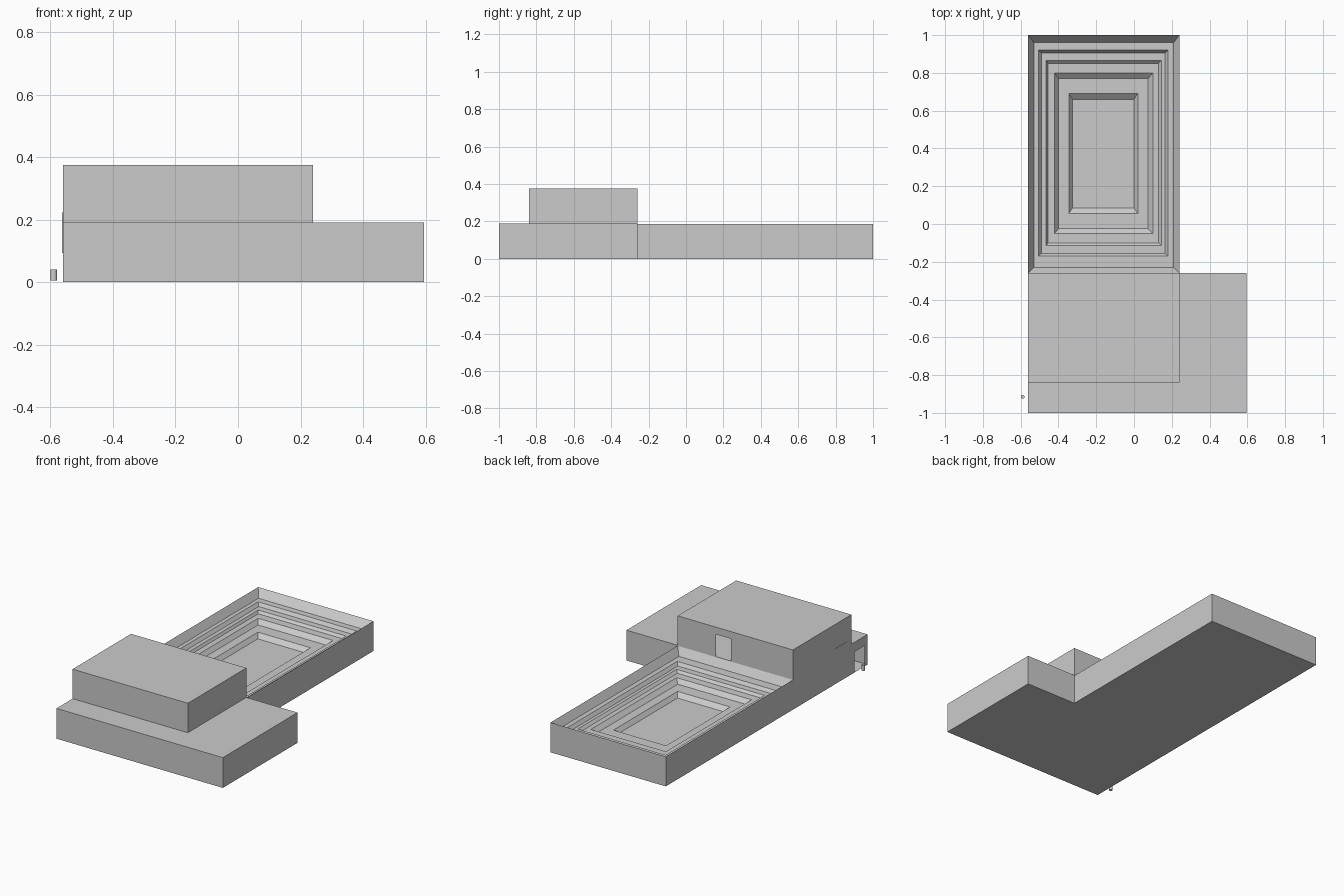
import bpy
import bmesh

if "Cube" in bpy.data.objects:
    bpy.data.objects.remove(bpy.data.objects["Cube"])


def make_object(name, build):
    bm = bmesh.new()
    build(bm)
    bmesh.ops.remove_doubles(bm, verts=bm.verts, dist=1e-5)
    bmesh.ops.recalc_face_normals(bm, faces=bm.faces)
    mesh = bpy.data.meshes.new(name)
    bm.to_mesh(mesh)
    bm.free()
    obj = bpy.data.objects.new(name, mesh)
    bpy.context.collection.objects.link(obj)
    return obj


def ring(bm, x0, x1, y0, y1, z):
    return [bm.verts.new(p) for p in ((x0, y0, z), (x1, y0, z), (x1, y1, z), (x0, y1, z))]


def bridge(bm, a, b, skip=()):
    for i in range(4):
        if i not in skip:
            j = (i + 1) % 4
            bm.faces.new((a[i], a[j], b[j], b[i]))


def door_wall(bm, a, b, d0, d1, z0, z1, door_top, place):
    # Wall outline with a doorway notch rising from the floor
    outline = [(a, z0), (d0, z0), (d0, door_top), (d1, door_top),
               (d1, z0), (b, z0), (b, z1), (a, z1)]
    bm.faces.new([bm.verts.new(place(u, z)) for u, z in outline])


def room(name, x0, x1, y0, y1, z0, z1, side, d0, d1, door_top):
    # Thin-walled room; side 2 is the back wall, side 3 the left wall
    def build(bm):
        low, high = ring(bm, x0, x1, y0, y1, z0), ring(bm, x0, x1, y0, y1, z1)
        bm.faces.new(low)
        bm.faces.new(high)
        bridge(bm, low, high, skip=(side,))
        if side == 2:
            door_wall(bm, x0, x1, d0, d1, z0, z1, door_top, lambda u, z: (u, y1, z))
        else:
            door_wall(bm, y0, y1, d0, d1, z0, z1, door_top, lambda u, z: (x0, u, z))
    return make_object(name, build)


def box(name, x0, x1, y0, y1, z0, z1):
    def build(bm):
        low, high = ring(bm, x0, x1, y0, y1, z0), ring(bm, x0, x1, y0, y1, z1)
        bm.faces.new(low)
        bm.faces.new(high)
        bridge(bm, low, high)
    return make_object(name, build)


# Two storeys with open doorways
room("lower_storey", -0.56, 0.595, -1.0, -0.26, 0.0, 0.19, 3, -0.97, -0.87, 0.13)
room("upper_storey", -0.56, 0.24, -0.84, -0.26, 0.19, 0.375, 2, -0.13, -0.025, 0.33)

# Terraced basin: outer wall, then successive rings stepping inward and down
RINGS = [
    (-0.56, 0.24, -0.26, 1.0, 0.0),
    (-0.56, 0.24, -0.26, 1.0, 0.187),
    (-0.53, 0.21, -0.23, 0.96, 0.14),
    (-0.505, 0.18, -0.17, 0.92, 0.14),
    (-0.49, 0.165, -0.155, 0.905, 0.12),
    (-0.465, 0.145, -0.115, 0.865, 0.12),
    (-0.455, 0.13, -0.10, 0.85, 0.105),
    (-0.42, 0.10, -0.05, 0.80, 0.105),
    (-0.40, 0.075, -0.025, 0.77, 0.08),
    (-0.37, 0.05, 0.03, 0.72, 0.08),
    (-0.345, 0.02, 0.055, 0.69, 0.08),
    (-0.325, 0.0, 0.085, 0.66, 0.055),
]


def build_basin(bm):
    loops = [ring(bm, *r) for r in RINGS]
    for a, b in zip(loops, loops[1:]):
        bridge(bm, a, b)
    bm.faces.new(loops[0])
    bm.faces.new(loops[-1])


make_object("terraced_basin", build_basin)

# Small post outside the doorway
bpy.ops.mesh.primitive_cylinder_add(vertices=12, radius=0.01, depth=0.035,
                                    location=(-0.589, -0.915, 0.0225))
bpy.context.object.name = "door_post"

# Thin panel on the left wall
box("wall_panel", -0.562, -0.559, -0.80, -0.67, 0.093, 0.223)
